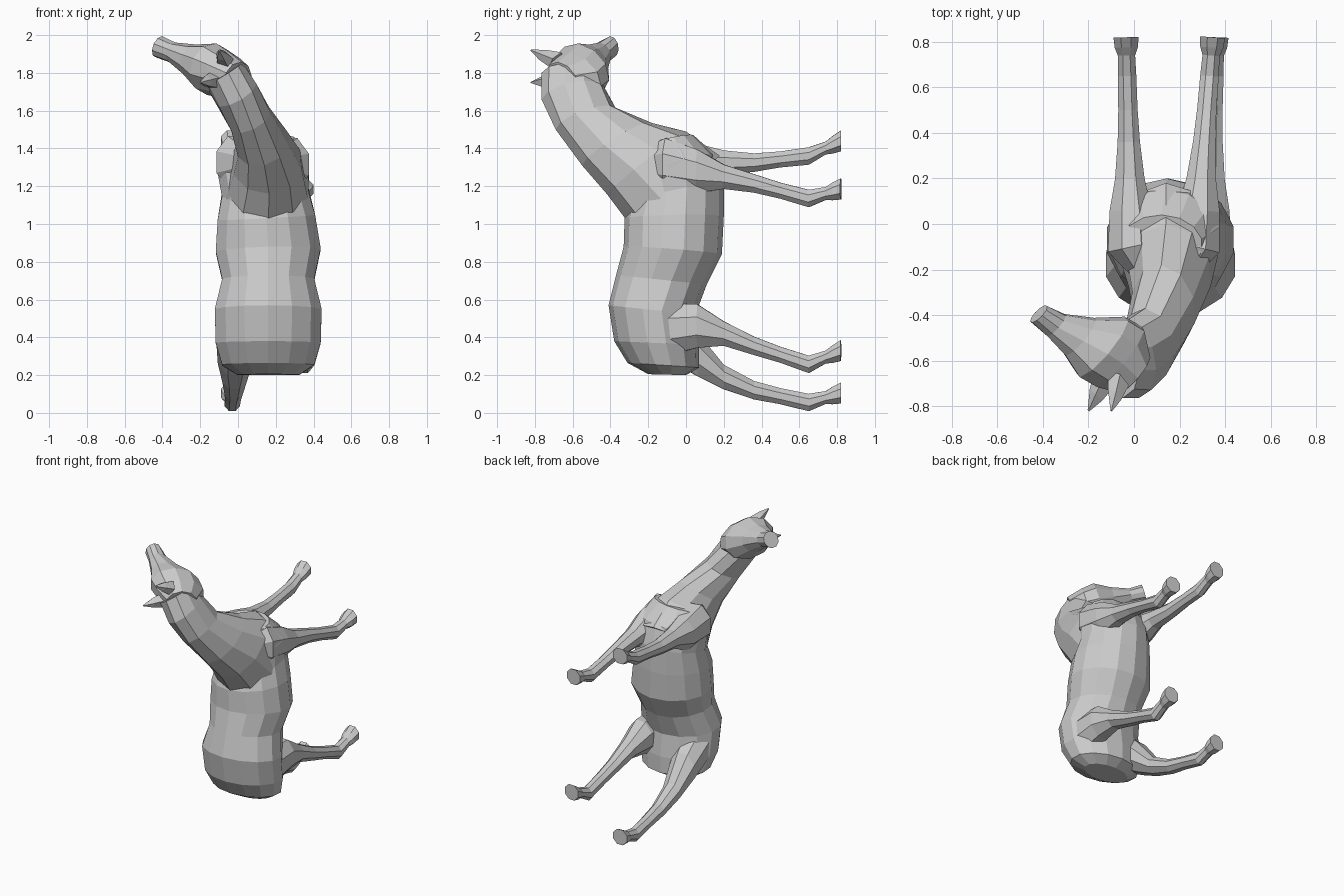
import bpy, math
from mathutils import Vector as V

if "Cube" in bpy.data.objects:
    bpy.data.objects.remove(bpy.data.objects["Cube"])


def loft(name, stations, sides, offset=0.0):
    """Skin elliptical rings; each station is (upper point, lower point, half width)."""
    st = [(V(a), V(b), w) for a, b, w in stations]
    mids = [(a + b) / 2 for a, b, w in st]
    verts, faces = [], []
    for i, (a, b, w) in enumerate(st):
        tangent = mids[min(i + 1, len(st) - 1)] - mids[max(i - 1, 0)]
        side = (a - b).cross(tangent).normalized()
        for k in range(sides):
            t = 2 * math.pi * (k + offset) / sides
            verts.append(mids[i] + (a - b) / 2 * math.cos(t) + side * w * math.sin(t))
    for i in range(len(st) - 1):
        for k in range(sides):
            n = (k + 1) % sides
            faces.append((i * sides + k, i * sides + n, (i + 1) * sides + n, (i + 1) * sides + k))
    faces.append(tuple(reversed(range(sides))))
    faces.append(tuple(range((len(st) - 1) * sides, len(st) * sides)))
    me = bpy.data.meshes.new(name)
    me.from_pydata(verts, [], faces)
    ob = bpy.data.objects.new(name, me)
    bpy.context.collection.objects.link(ob)
    bpy.context.view_layer.objects.active = ob
    bpy.ops.object.mode_set(mode='EDIT')
    bpy.ops.mesh.select_all(action='SELECT')
    bpy.ops.mesh.normals_make_consistent(inside=False)
    bpy.ops.object.mode_set(mode='OBJECT')
    return ob


def sample(xs, vs, x):
    """Straight-line interpolation along a control path."""
    for i in range(len(xs) - 1):
        if x <= xs[i + 1]:
            return vs[i] + (vs[i + 1] - vs[i]) * max(0, x - xs[i]) / (xs[i + 1] - xs[i])
    return vs[-1]


# Torso: back y/z, belly y/z, half width; it leans slightly to the left at the shoulders
torso = [(-.2, .205, .0, .2, .17), (-.31, .265, .07, .24, .25), (-.38, .38, .07, .36, .285),
         (-.41, .57, .05, .52, .29), (-.37, .73, .11, .68, .25), (-.33, .88, .19, .84, .285),
         (-.325, 1.03, .2, 1.04, .265), (-.29, 1.12, .2, 1.22, .235), (-.25, 1.26, .15, 1.37, .25),
         (-.22, 1.41, .04, 1.47, .18)]
rings = []
for a, b, c, d, w in torso:
    x = .16 - .03 * max(0, b - .9) / .4
    rings.append(((x, a, b), (x, c, d), w))
loft("torso", rings, 14)

# Neck: crest point, throat point, half width
loft("neck", [((.16, -.3, 1.0), (.14, .18, 1.36), .23),
              ((.165, -.42, 1.16), (.14, .0, 1.49), .19),
              ((.14, -.55, 1.31), (.12, -.18, 1.535), .145),
              ((.08, -.69, 1.5), (.05, -.37, 1.61), .12),
              ((.02, -.765, 1.66), (-.04, -.43, 1.72), .122),
              ((-.05, -.765, 1.80), (-.1, -.45, 1.79), .115)], 10)

# Head in its own turned frame: along the face, down to the jaw, across
P = V((-.13, -.72, 1.83))
along = V((-.71, .645, .28)).normalized()
across = V((-.5, 0, -.86)).normalized()
jaw = across.cross(along).normalized()
if jaw.y < 0:
    jaw = -jaw
head = [(-.07, .03, .25, .095), (.03, -.02, .33, .12), (.12, -.04, .31, .138),
        (.23, -.01, .21, .09), (.35, 0, .13, .055), (.445, 0, .1, .06)]
loft("head", [(P + along * s + jaw * u, P + along * s + jaw * v, w) for s, u, v, w in head], 10)

# Ears
for sgn, tip, nm in ((-1, (-.1, -.82, 1.92), "left"), (1, (-.2, -.82, 1.75), "right")):
    base, tip = P + across * .06 * sgn + jaw * .05, V(tip)
    loft("ear_" + nm, [(p + along * r, p - along * r, r * .8)
                       for p, r in ((base, .06), (base.lerp(tip, .5), .04), (tip, .005))], 5)

# Legs share one thickness profile from body to hoof: y, half height, half width
profile = [(-.24, .07, .04), (-.1, .15, .115), (.06, .125, .1), (.2, .07, .07), (.36, .053, .053),
           (.5, .046, .046), (.65, .05, .044), (.74, .037, .041), (.775, .05, .055), (.82, .06, .06)]
bends = [-.12, .06, .2, .36, .65, .82]
# Each leg: x at the body, x at the hoof, heights at the bends
legs = {
    "front_leg_left": (-.01, -.035, (1.33, 1.31, 1.325, 1.325, 1.36, 1.44)),
    "front_leg_right": (.27, .345, (1.32, 1.28, 1.25, 1.215, 1.135, 1.185)),
    "hind_leg_left": (-.01, -.035, (.44, .31, .19, .12, .055, .105)),
    "hind_leg_right": (.32, .36, (.44, .46, .42, .355, .257, .33)),
}
for nm, (x0, x1, heights) in legs.items():
    rings = []
    for y, h, w in profile:
        x = x0 + (x1 - x0) * max(0, y + .12) / .94
        if y < -.2:  # tuck the root into the flank
            x += .06 if x0 < .1 else -.06
        z = sample(bends, heights, y)
        rings.append(((x, y, z + h), (x, y, z - h), w))
    loft(nm, rings, 8, .5)
